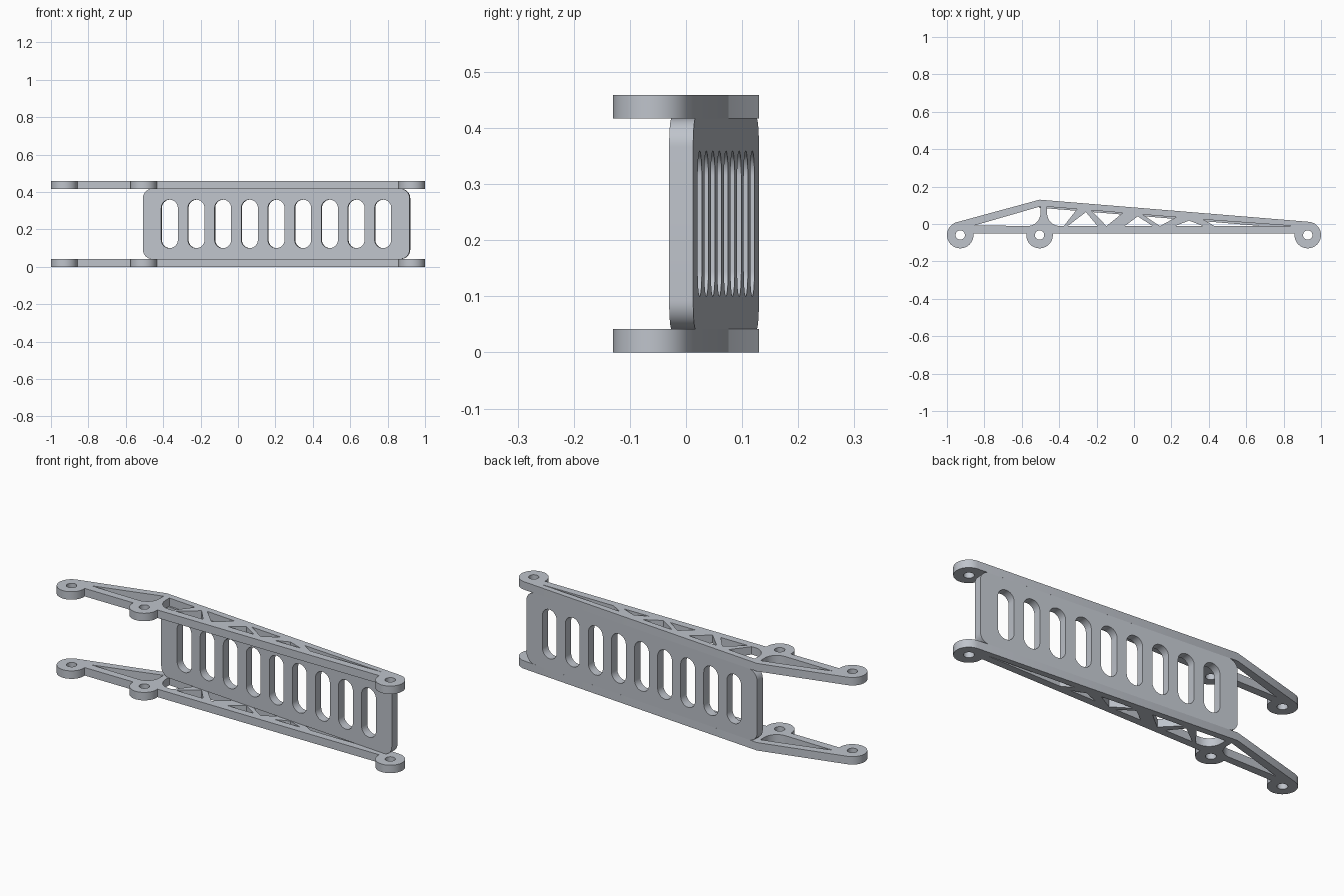
import bpy
import math
from mathutils import Matrix, Vector

if "Cube" in bpy.data.objects:
    bpy.data.objects.remove(bpy.data.objects["Cube"])

metal = bpy.data.materials.new("pale grey metal")
metal.diffuse_color = (0.52, 0.55, 0.60, 1)
metal.use_nodes = True
metal.node_tree.nodes["Principled BSDF"].inputs["Base Color"].default_value = metal.diffuse_color

PLATE = 0.042          # side plate thickness
HEIGHT = 0.459         # overall height
R = 0.071              # boss radius
CY = -0.059            # boss centre line
BOSSES = [-0.929, -0.505, 0.929]
APEX = (-0.505, 0.13)
BAR_LOW, BAR_TOP = -0.05, -0.011


def arc(cx, cy, r, a0, a1, n):
    return [(cx + r * math.cos(math.radians(a0 + (a1 - a0) * i / n)),
             cy + r * math.sin(math.radians(a0 + (a1 - a0) * i / n))) for i in range(n + 1)]


def rounded_rect(cx, cy, w, h, r, n=12):
    pts = []
    for k, (sx, sy) in enumerate([(1, 1), (-1, 1), (-1, -1), (1, -1)]):
        pts += arc(cx + sx * (w / 2 - r), cy + sy * (h / 2 - r), r, 90 * k, 90 * k + 90, n)
    return pts


def sheet(name, outlines, thickness, matrix):
    """Flat sheet: first outline is the edge, the rest are holes."""
    cu = bpy.data.curves.new(name, 'CURVE')
    cu.dimensions = '2D'
    cu.fill_mode = 'BOTH'
    cu.extrude = thickness / 2
    for pts in outlines:
        sp = cu.splines.new('POLY')
        sp.points.add(len(pts) - 1)
        for p, (x, y) in zip(sp.points, pts):
            p.co = (x, y, 0, 1)
        sp.use_cyclic_u = True
    ob = bpy.data.objects.new(name, cu)
    bpy.context.collection.objects.link(ob)
    ob.matrix_world = matrix
    ob.data.materials.append(metal)
    bpy.ops.object.select_all(action='DESELECT')
    ob.select_set(True)
    bpy.context.view_layer.objects.active = ob
    bpy.ops.object.convert(target='MESH')
    bpy.ops.object.shade_smooth_by_angle(angle=math.radians(30))
    return ob


# Side plate outline: three bosses joined by a bar, with a peaked upper edge
edge = arc(BOSSES[0], CY, R, 105, 367, 40)
edge += arc(BOSSES[1], CY, R, 173, 367, 32)
edge += arc(BOSSES[2], CY, R, 173, 445.5, 40)
edge.append(APEX)


def under(x, gap=0.034):
    """Lower side of the sloping upper flange."""
    return APEX[1] - 0.0822 * (x - APEX[0]) - gap


B = BAR_TOP
holes = [arc(x, CY, 0.025, 0, 360, 24)[:-1] for x in BOSSES]
# Long triangle left of the post, and the opening right of it
holes.append([(-0.85, B + 0.004), (-0.57, B)] + arc(-0.57, B + 0.07, 0.07, -90, 0, 8)[1:]
             + [(-0.50, 0.094)])
holes.append([(-0.465, under(-0.465)), (-0.465, 0.059)]
             + arc(-0.395, B + 0.07, 0.07, 180, 270, 8)[1:]
             + [(-0.375, B), (-0.305, under(-0.305))])
# Alternating truss triangles
for a, b, top in [(-0.355, -0.195, -0.257), (-0.05, 0.10, 0.02), (0.22, 0.37, 0.294)]:
    holes.append([(a, B), (b, B), (top, under(top, 0.046))])
for a, b, low in [(-0.23, -0.06, -0.147), (0.045, 0.225, 0.139)]:
    holes.append([(a, under(a)), (low, B), (b, under(b))])
holes.append([(0.37, under(0.37)), (0.43, B), (0.86, B)])

for name, z in [("lower_side_plate", PLATE / 2), ("upper_side_plate", HEIGHT - PLATE / 2)]:
    sheet(name, [edge] + holes, PLATE, Matrix.Translation((0, 0, z)))

# Sloping web between the plates, with nine slots
p0, p1 = Vector((-0.505, 0.13, 0)), Vector((0.921, 0.0128, 0))
along = (p1 - p0).normalized()
up = Vector((0, 0, 1))
inward = along.cross(up)
thick = 0.043
mid = (p0 + p1) / 2 + inward * thick / 2 + up * HEIGHT / 2
rot = Matrix((along, up, inward)).transposed().to_4x4()
length = (p1 - p0).length
slots = [rounded_rect((i - 4) * 0.1431, 0, 0.089, 0.259, 0.0444) for i in range(9)]
sheet("slotted_web", [rounded_rect(0, 0, length, HEIGHT - 2 * PLATE, 0.05)] + slots,
      thick, Matrix.Translation(mid) @ rot)
